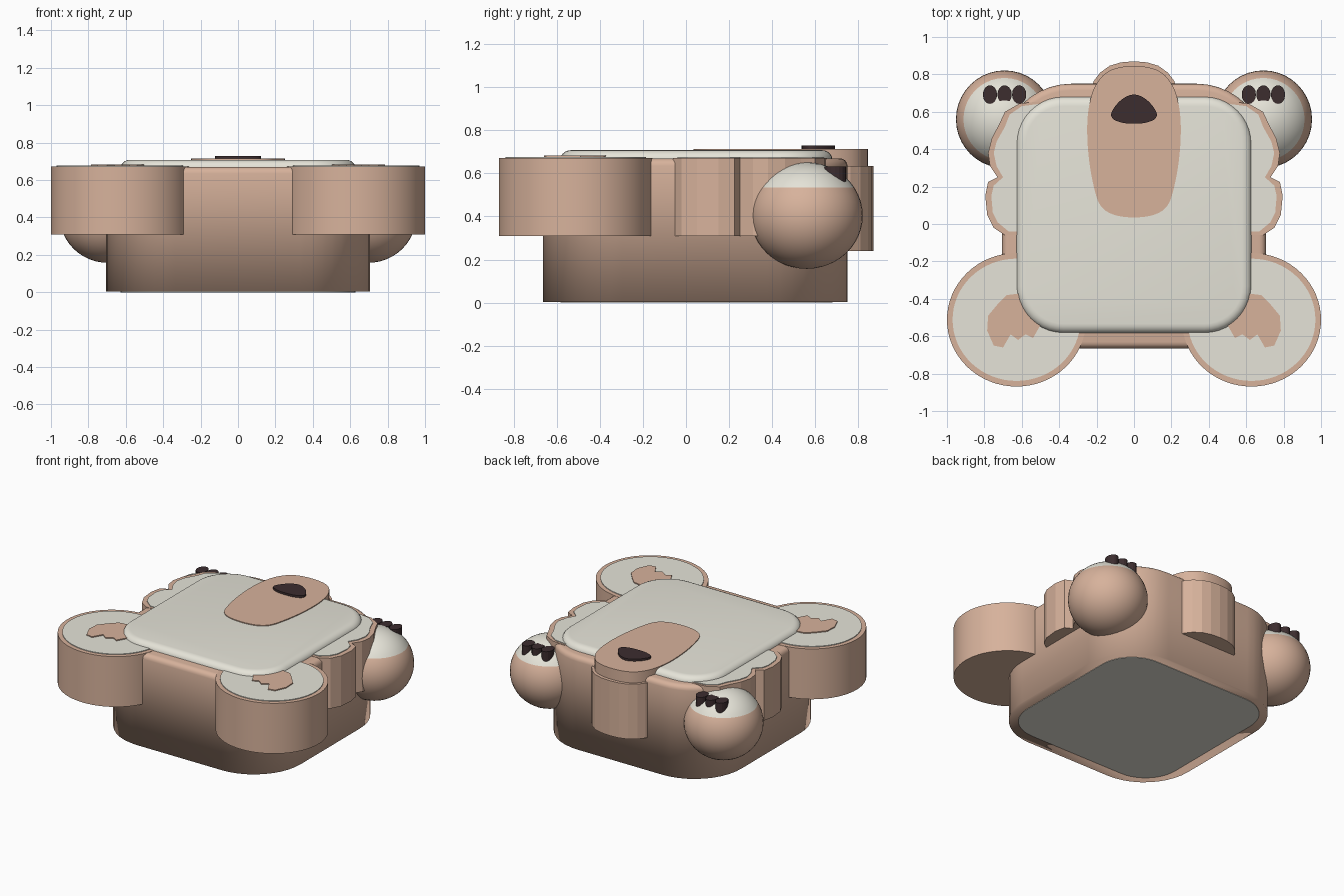
import bpy, bmesh, math

if "Cube" in bpy.data.objects:
    bpy.data.objects.remove(bpy.data.objects["Cube"])


def material(name, rgb):
    m = bpy.data.materials.new(name)
    m.diffuse_color = (*rgb, 1)
    m.use_nodes = True
    m.node_tree.nodes["Principled BSDF"].inputs["Base Color"].default_value = m.diffuse_color
    return m


TAN = material("tan fur", (0.68, 0.445, 0.33))
CREAM = material("cream", (0.79, 0.775, 0.69))
DARK = material("dark brown", (0.045, 0.026, 0.028))


def finish(name, bm, mats, smooth=None):
    bmesh.ops.recalc_face_normals(bm, faces=bm.faces)
    me = bpy.data.meshes.new(name)
    bm.to_mesh(me)
    bm.free()
    ob = bpy.data.objects.new(name, me)
    bpy.context.collection.objects.link(ob)
    for m in mats:
        me.materials.append(m)
    if smooth:
        bpy.ops.object.select_all(action='DESELECT')
        ob.select_set(True)
        bpy.context.view_layer.objects.active = ob
        bpy.ops.object.shade_smooth_by_angle(angle=math.radians(smooth))
    return ob


def rounded_rect(hx, y0, y1, r, inset=0, n=10):
    hx, y0, y1, r = hx - inset, y0 + inset, y1 - inset, r - inset
    pts = []
    for k, (cx, cy) in enumerate([(hx - r, y1 - r), (r - hx, y1 - r),
                                  (r - hx, y0 + r), (hx - r, y0 + r)]):
        for i in range(n + 1):
            a = math.pi / 2 * (k + i / n)
            pts.append((cx + r * math.cos(a), cy + r * math.sin(a)))
    return pts


def loft(name, sections, mat, smooth=40):
    """Skin a closed stack of (outline, z) sections."""
    bm = bmesh.new()
    rings = [[bm.verts.new((x, y, z)) for x, y in pts] for pts, z in sections]
    for a, b in zip(rings, rings[1:]):
        for i in range(len(a)):
            j = (i + 1) % len(a)
            bm.faces.new((a[i], a[j], b[j], b[i]))
    bm.faces.new(rings[0][::-1])
    bm.faces.new(rings[-1])
    return finish(name, bm, [mat], smooth)


def prism(name, pts, z0, z1, mat, smooth=None):
    return loft(name, [(pts, z0), (pts, z1)], mat, smooth)


def ellipse(cx, cy, rx, ry, n=64):
    return [(cx + rx * math.cos(2 * math.pi * i / n),
             cy + ry * math.sin(2 * math.pi * i / n)) for i in range(n)]


def mirrored(half):
    """Close a half outline that starts and ends on x = 0."""
    return half + [(-x, y) for x, y in half[-2:0:-1]]


def rounded(pts, steps=4):
    """Run a smooth closed curve through the points."""
    out, n = [], len(pts)
    for i in range(n):
        p = [pts[(i + k - 1) % n] for k in range(4)]
        for s in range(steps):
            t = s / steps
            out.append(tuple(0.5 * (2 * b + (c - a) * t
                                    + (2 * a - 5 * b + 4 * c - d) * t * t
                                    + (3 * b - a - 3 * c + d) * t ** 3)
                             for a, b, c, d in zip(*p)))
    return out


def flip(pts, s):
    return [(s * x, y) for x, y in pts]


# body: rounded block with a flat base and a soft top edge
BODY = (0.705, -0.665, 0.75, 0.37)
sections = [(rounded_rect(*BODY), 0.003), (rounded_rect(*BODY), 0.635)]
for i in range(1, 5):
    a = math.pi / 8 * i
    sections.append((rounded_rect(*BODY, 0.035 * (1 - math.cos(a))),
                     0.635 + 0.035 * math.sin(a)))
loft("body", sections, TAN, smooth=180)

# pad: runs through the body, showing as a panel on the base and a cushion on top
PAD = (0.628, -0.583, 0.68, 0.25)
sections = [(rounded_rect(*PAD), 0.0), (rounded_rect(*PAD), 0.665)]
for i in range(1, 6):
    a = math.pi / 10 * i
    sections.append((rounded_rect(*PAD, 0.05 * (1 - math.cos(a))),
                     0.665 + 0.043 * math.sin(a)))
loft("pad", sections, CREAM)

# muzzle plate, lower block behind it, and nose
muzzle = mirrored([(0, 0.845), (0.1, 0.832), (0.17, 0.79), (0.22, 0.71),
                   (0.245, 0.6), (0.25, 0.48), (0.24, 0.34), (0.215, 0.2),
                   (0.18, 0.1), (0.11, 0.05), (0, 0.035)])
prism("muzzle", rounded(muzzle), 0.62, 0.714, TAN, 40)
block = mirrored([(0, 0.87), (0.07, 0.864), (0.13, 0.846), (0.18, 0.81),
                  (0.215, 0.765), (0.235, 0.71), (0.235, 0.64), (0, 0.64)])
prism("muzzle_block", block, 0.24, 0.635, TAN)
nose = mirrored([(0, 0.692), (0.035, 0.684), (0.07, 0.662), (0.1, 0.63),
                 (0.122, 0.59), (0.11, 0.56), (0.06, 0.541), (0, 0.537)])
prism("nose", rounded(nose), 0.714, 0.729, DARK, 40)

# side paw outlines: outer edge, and the cream face set inside it
side_outer = [(0.5, 0.655), (0.61, 0.645), (0.69, 0.60), (0.72, 0.535),
              (0.76, 0.46), (0.78, 0.38), (0.77, 0.31), (0.73, 0.25),
              (0.78, 0.225), (0.795, 0.15), (0.785, 0.05), (0.75, -0.02),
              (0.69, -0.06), (0.5, -0.06)]
side_inner = [(0.5, 0.643), (0.60, 0.63), (0.665, 0.585), (0.69, 0.52),
              (0.735, 0.44), (0.75, 0.38), (0.735, 0.31), (0.70, 0.25),
              (0.75, 0.205), (0.763, 0.15), (0.755, 0.06), (0.73, 0.01),
              (0.67, -0.04), (0.5, -0.04)]
sole_mark = [(0.45, -0.55), (0.50, -0.54), (0.54, -0.61), (0.58, -0.59),
             (0.62, -0.62), (0.66, -0.59), (0.70, -0.66), (0.75, -0.65),
             (0.785, -0.57), (0.78, -0.49), (0.73, -0.43), (0.68, -0.38),
             (0.60, -0.37), (0.56, -0.42), (0.45, -0.5)]

for s, side in ((-1, "left"), (1, "right")):
    # foot with cream sole and tan mark
    prism(f"foot_{side}", ellipse(s * 0.628, -0.512, 0.372, 0.357), 0.31, 0.672, TAN, 40)
    prism(f"sole_{side}", ellipse(s * 0.628, -0.512, 0.342, 0.327), 0.669, 0.677, CREAM, 40)
    prism(f"sole_mark_{side}", flip(sole_mark, s), 0.676, 0.684, TAN)

    # side paw with cream face
    prism(f"side_paw_{side}", flip(side_outer, s), 0.31, 0.672, TAN)
    prism(f"side_paw_face_{side}", flip(side_inner, s), 0.669, 0.677, CREAM)

    # ball with a cream cap, split at a fixed height
    bm = bmesh.new()
    bmesh.ops.create_uvsphere(bm, u_segments=40, v_segments=24, radius=1)
    for v in bm.verts:
        v.co = (s * 0.692 + v.co.x * 0.26, 0.56 + v.co.y * 0.261,
                0.404 + v.co.z * 0.247)
    bmesh.ops.bisect_plane(bm, geom=bm.verts[:] + bm.edges[:] + bm.faces[:],
                           plane_co=(0, 0, 0.535), plane_no=(0, 0, 1))
    for f in bm.faces:
        f.material_index = int(f.calc_center_median().z > 0.535)
    finish(f"ball_{side}", bm, [TAN, CREAM], 60)

    # three upright claws on the ball
    for i, dx in enumerate((-0.078, 0, 0.078)):
        prism(f"claw_{side}_{i + 1}",
              ellipse(s * 0.692 + dx, 0.692, 0.038, 0.05, 16),
              0.53, 0.632, DARK)
